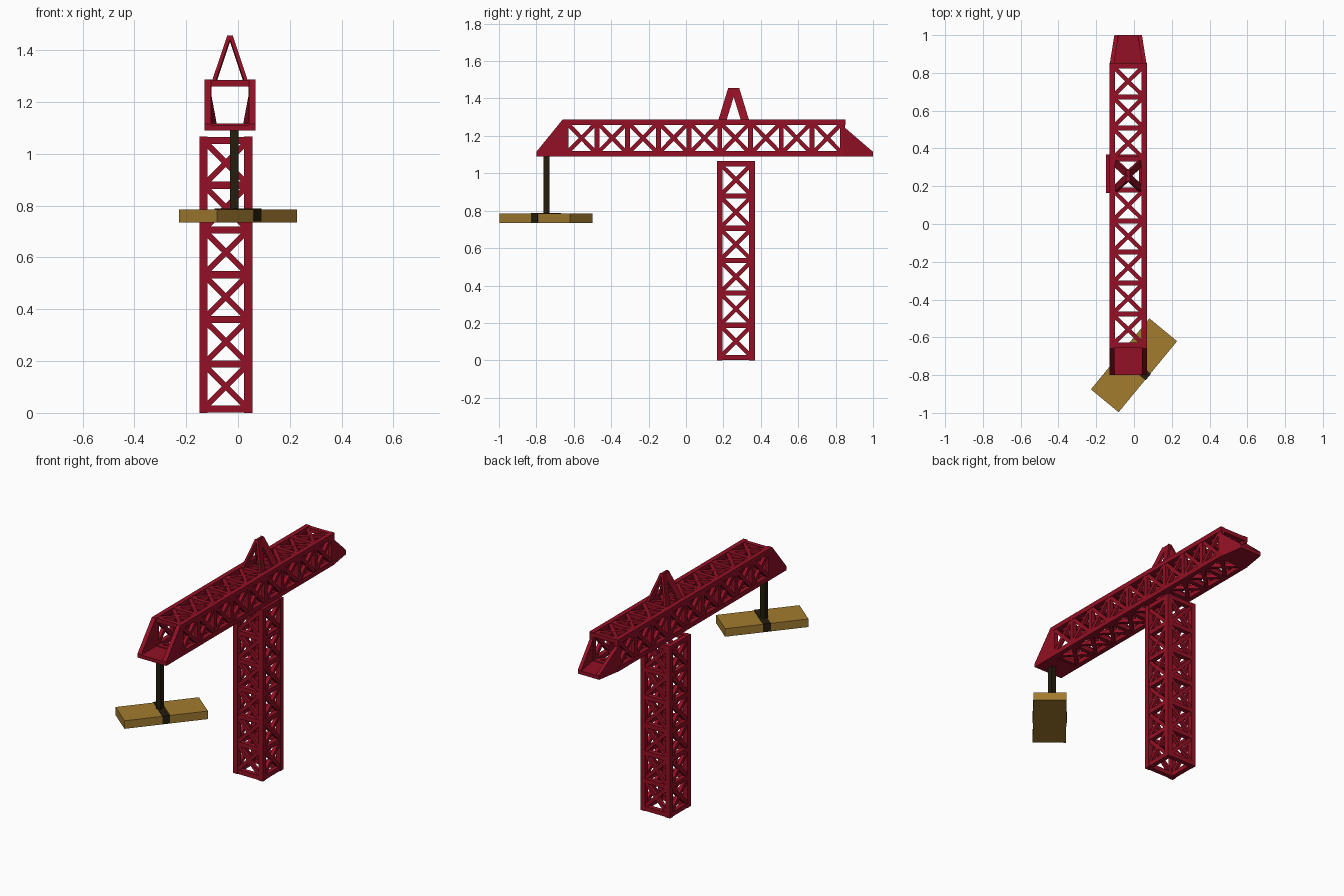
import bpy
import bmesh
import math
from mathutils import Vector, Matrix

cube = bpy.data.objects.get("Cube")
if cube:
    bpy.data.objects.remove(cube, do_unlink=True)


def material(name, rgb):
    m = bpy.data.materials.new(name)
    m.use_nodes = True
    m.diffuse_color = (*rgb, 1)
    m.node_tree.nodes["Principled BSDF"].inputs["Base Color"].default_value = (*rgb, 1)
    return m


RED = material("crane red", (0.29, 0.005, 0.018))
GOLD = material("timber gold", (0.36, 0.2, 0.028))
DARK = material("dark cable", (0.018, 0.012, 0.004))


def finish(name, bm, mat):
    bmesh.ops.recalc_face_normals(bm, faces=bm.faces)
    me = bpy.data.meshes.new(name)
    bm.to_mesh(me)
    bm.free()
    me.materials.append(mat)
    ob = bpy.data.objects.new(name, me)
    bpy.context.collection.objects.link(ob)
    return ob


def bar(bm, a, b, normal, width, depth):
    """Rectangular bar from a to b; depth runs along the normal."""
    t = (b - a).normalized()
    s = t.cross(normal).normalized()
    n = s.cross(t)
    rot = Matrix((s, n, t)).transposed().to_4x4()
    size = Matrix.Diagonal((width, depth, (b - a).length, 1))
    bmesh.ops.create_cube(bm, size=1, matrix=Matrix.Translation((a + b) / 2) @ rot @ size)


def slab(bm, points, offset):
    """Flat polygon thickened by an offset vector."""
    low = [bm.verts.new(p) for p in points]
    high = [bm.verts.new(Vector(p) + Vector(offset)) for p in points]
    bm.faces.new(low)
    bm.faces.new(high)
    for i in range(len(low)):
        j = (i + 1) % len(low)
        bm.faces.new((low[i], low[j], high[j], high[i]))


def box(name, center, size, mat, turn=0):
    bm = bmesh.new()
    m = Matrix.Translation(center) @ Matrix.Rotation(turn, 4, "Z") @ Matrix.Diagonal((*size, 1))
    bmesh.ops.create_cube(bm, size=1, matrix=m)
    return finish(name, bm, mat)


def truss(name, base, axis, u, v, half, length, bays, post):
    """Square lattice beam: four posts, rungs and crossed braces on each side."""
    posts, rungs, braces = bmesh.new(), bmesh.new(), bmesh.new()
    r = half - post / 2
    corners = [u * r + v * r, v * r - u * r, -u * r - v * r, u * r - v * r]
    first, last = post / 2, length - post / 2
    step = (last - first) / bays
    for i, c in enumerate(corners):
        d = corners[(i + 1) % 4]
        normal = (c + d).normalized()
        bar(posts, base + c, base + c + axis * length, normal, post, post)
        for k in range(bays + 1):
            h = base + axis * (first + k * step)
            bar(rungs, h + c, h + d, normal, post * 0.9, post * 0.9)
            if k < bays:
                g = h + axis * step
                bar(braces, h + c, g + d, normal, 0.022, 0.022)
                bar(braces, h + d, g + c, normal, 0.022, 0.021)
    finish(name + "_posts", posts, RED)
    finish(name + "_rungs", rungs, RED)
    finish(name + "_cross_braces", braces, RED)


X, Y, Z = Vector((1, 0, 0)), Vector((0, 1, 0)), Vector((0, 0, 1))

# Mast and horizontal jib
truss("mast", Vector((-0.047, 0.267, 0)), Z, X, Y, 0.102, 1.067, 6, 0.031)
CX, LOW, HIGH, HALF = -0.031, 1.09, 1.287, 0.0985
truss("jib", Vector((CX, -0.655, (LOW + HIGH) / 2)), Y, Z, X, HALF, 1.507, 9, 0.029)

# Sloping front nose: floor and triangular cheeks
nose = bmesh.new()
slab(nose, [(CX - HALF, -0.8, LOW), (CX + HALF, -0.8, LOW),
            (CX + HALF, -0.64, LOW), (CX - HALF, -0.64, LOW)], (0, 0, 0.022))
for side in (-1, 1):
    x = CX + side * HALF
    slab(nose, [(x, -0.8, LOW), (x, -0.64, LOW), (x, -0.64, HIGH),
                (x, -0.66, HIGH), (x, -0.8, LOW + 0.025)], (-side * 0.026, 0, 0))
finish("jib_nose", nose, RED)

# Tapered tail: narrowing floor and inward-leaning cheeks
tail = bmesh.new()
slab(tail, [(CX - HALF, 0.84, LOW), (CX + HALF, 0.84, LOW),
            (CX + 0.073, 1.0, LOW), (CX - 0.073, 1.0, LOW)], (0, 0, 0.022))
for side in (-1, 1):
    x, tip = CX + side * HALF, CX + side * 0.073
    slab(tail, [(x, 0.84, LOW), (tip, 1.0, LOW), (tip, 1.0, LOW + 0.025),
                (x, 0.84, HIGH - 0.035)], (-side * 0.022, 0, 0))
finish("jib_tail", tail, RED)

# Four-legged peak above the mast
peak = bmesh.new()
for sx in (-1, 1):
    for sy in (-1, 1):
        foot = Vector((CX + sx * 0.062, 0.255 + sy * 0.063, HIGH - 0.012))
        top = Vector((CX + sx * 0.004, 0.255 + sy * 0.010, 1.448))
        bar(peak, foot, top, X, 0.042, 0.014)
finish("peak_legs", peak, RED)
box("peak_cap", (CX, 0.255, 1.445), (0.014, 0.058, 0.022), RED)

# Hoist cable, hanging timber load and its strap
TURN = -math.radians(39.5)
LOAD = Vector((0, -0.748, 0.76))
box("hoist_cable", (-0.015, -0.745, 0.94), (0.033, 0.033, 0.32), DARK)
box("timber_load", LOAD, (0.19, 0.487, 0.05), GOLD, TURN)
box("load_strap", LOAD + Z * 0.003, (0.196, 0.045, 0.05), DARK, TURN)
